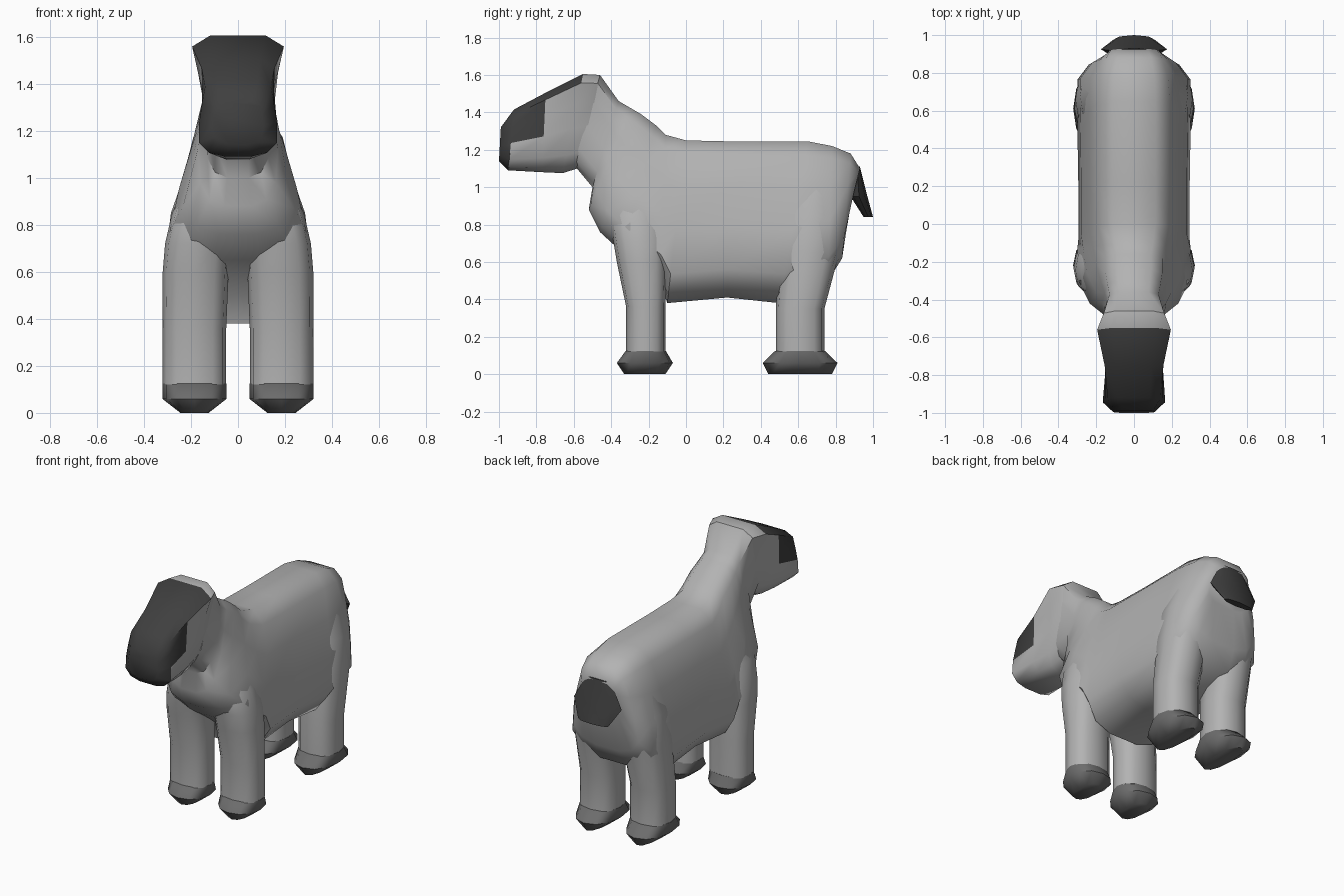
import bpy, bmesh, math

if "Cube" in bpy.data.objects:
    bpy.data.objects.remove(bpy.data.objects["Cube"])


def material(name, v):
    m = bpy.data.materials.new(name)
    m.diffuse_color = (v, v, v, 1)
    m.use_nodes = True
    m.node_tree.nodes["Principled BSDF"].inputs["Base Color"].default_value = m.diffuse_color
    return m


wool = material("grey", 0.45)
dark = material("dark_grey", 0.05)
hoof_grey = material("hoof_grey", 0.15)


def loft(name, rings, mats, angle=50, pick=None):
    """Skin a list of equal-length point rings and cap both ends."""
    bm = bmesh.new()
    rows = [[bm.verts.new(p) for p in r] for r in rings]
    n = len(rows[0])
    for a, b in zip(rows, rows[1:]):
        for i in range(n):
            j = (i + 1) % n
            bm.faces.new((a[i], a[j], b[j], b[i]))
    bm.faces.new(rows[0])
    bm.faces.new(rows[-1])
    bmesh.ops.recalc_face_normals(bm, faces=bm.faces)
    bm.normal_update()
    if pick:
        for f in bm.faces:
            f.material_index = int(pick(f.calc_center_median(), f.normal))
    me = bpy.data.meshes.new(name)
    bm.to_mesh(me)
    bm.free()
    for m in mats:
        me.materials.append(m)
    ob = bpy.data.objects.new(name, me)
    bpy.context.collection.objects.link(ob)
    bpy.ops.object.select_all(action='DESELECT')
    ob.select_set(True)
    bpy.context.view_layer.objects.active = ob
    bpy.ops.object.shade_smooth_by_angle(angle=math.radians(angle))
    return ob


def slice_ring(ty, tz, by, bz, wt, wm, wb):
    """Mirrored cross-section hung between a top and a bottom point."""
    half = [(0, wt * .6), (.09, wt), (.3, (wt + wm) / 2), (.55, wm), (.82, wb), (.95, wb * .75), (1, wb * .35)]
    pts = [(x, ty + (by - ty) * t, tz + (bz - tz) * t) for t, x in half]
    return pts + [(-x, y, z) for x, y, z in reversed(pts)]


def oval(z, cx, rx, cy, ry, n=12, power=.8):
    """Horizontal, slightly squared ellipse."""
    def sq(v):
        return math.copysign(abs(v) ** power, v)
    return [(cx + rx * sq(math.cos(math.tau * i / n)), cy + ry * sq(math.sin(math.tau * i / n)), z)
            for i in range(n)]


# Body and neck
body = [
    (.93, 1.10, .87, .86, .12, .15, .15),
    (.88, 1.18, .835, .62, .15, .22, .24),
    (.78, 1.22, .76, .50, .18, .285, .30),
    (.65, 1.245, .50, .38, .19, .285, .30),
    (.22, 1.245, .22, .41, .19, .28, .295),
    (.0, 1.25, -.10, .38, .19, .28, .295),
    (-.11, 1.28, -.14, .50, .165, .27, .30),
    (-.16, 1.33, -.34, .65, .15, .25, .29),
    (-.24, 1.39, -.46, .76, .15, .20, .235),
    (-.30, 1.425, -.52, .88, .14, .17, .16),
    (-.36, 1.46, -.50, 1.0, .13, .155, .13),
    (-.46, 1.60, -.60, 1.12, .16, .14, .13),
]
loft("body", [slice_ring(*s) for s in body], [wool])

# Head with dark face and muzzle
head = [
    (-.40, 1.46, -.50, 1.12, .11, .12, .11),
    (-.46, 1.60, -.58, 1.10, .16, .14, .12),
    (-.55, 1.605, -.66, 1.075, .195, .145, .13),
    (-.75, 1.505, -.77, 1.08, .155, .15, .15),
    (-.92, 1.415, -.95, 1.09, .14, .165, .165),
    (-.99, 1.32, -1.0, 1.14, .10, .11, .10),
]
loft("head", [slice_ring(*s) for s in head], [wool, dark],
     pick=lambda c, n: c.y < -.94 or (c.y < -.55 and n.z > .3) or (c.y < -.75 and c.z > 1.3))

# Legs and hooves, mirrored left and right
legs = {
    "front_leg": [(.12, .185, .135, -.215, .105), (.36, .185, .135, -.215, .105),
                  (.60, .18, .14, -.235, .135), (.72, .17, .14, -.245, .145),
                  (.85, .14, .14, -.26, .15), (1.05, .11, .08, -.22, .10)],
    "back_leg": [(.12, .185, .13, .61, .13), (.35, .185, .13, .61, .13),
                 (.65, .175, .135, .66, .16), (.85, .15, .135, .68, .165), (1.12, .10, .09, .71, .14)],
}
hooves = {
    "front_hoof": [(0, .185, .06, -.22, .11), (.06, .185, .137, -.22, .15), (.125, .185, .137, -.215, .107)],
    "back_hoof": [(0, .185, .06, .61, .17), (.06, .185, .137, .61, .20), (.125, .185, .133, .61, .133)],
}
for side, s in (("right", 1), ("left", -1)):
    for parts, mat, power in ((legs, wool, .8), (hooves, hoof_grey, .9)):
        for name, rings in parts.items():
            loft(f"{name}_{side}",
                 [oval(z, s * cx, rx, cy, ry, power=power) for z, cx, rx, cy, ry in rings], [mat], 60)

# Tail
loft("tail", [oval(1.11, 0, .09, .915, .015, 8, 1), oval(.95, 0, .175, .925, .045, 8, 1),
              oval(.84, 0, .11, .975, .025, 8, 1)], [dark], 30)
